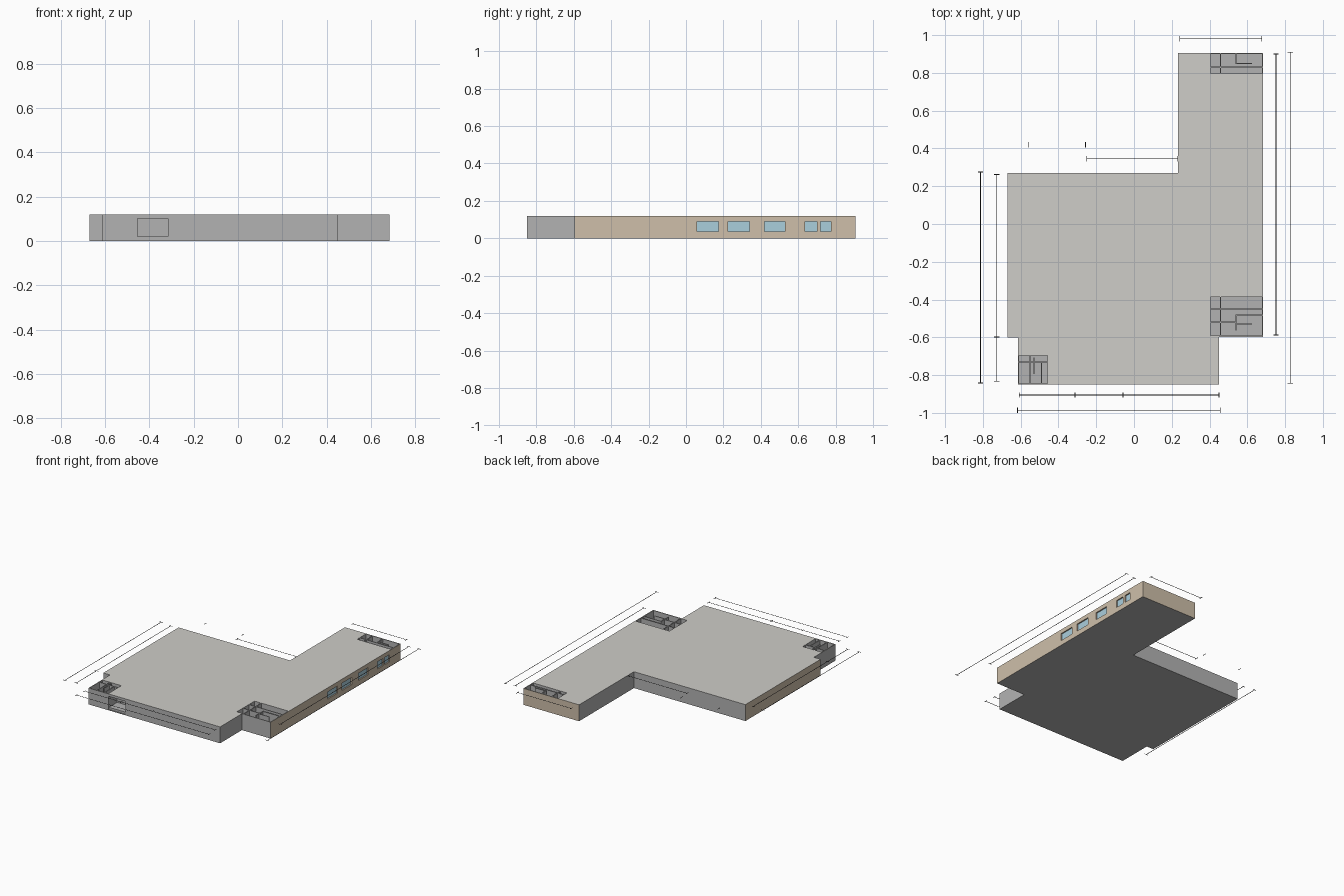
import bpy, bmesh
from mathutils import Vector

if "Cube" in bpy.data.objects:
    bpy.data.objects.remove(bpy.data.objects["Cube"])

H = 0.12      # storey height
FLOOR = 0.005  # bottom of the stairwells


def material(name, colour):
    m = bpy.data.materials.new(name)
    m.diffuse_color = (*colour, 1)
    m.use_nodes = True
    m.node_tree.nodes["Principled BSDF"].inputs["Base Color"].default_value = m.diffuse_color
    return m


ROOF = material("roof_grey", (0.62, 0.61, 0.58))
BRICK = material("tan_wall", (0.62, 0.52, 0.40))
GLASS = material("window_blue", (0.40, 0.62, 0.72))
INK = material("dark_line", (0.03, 0.03, 0.03))
WALL = material("wall_grey", (0.45, 0.45, 0.45))


def boxes(name, ranges, mat=None):
    """One object made of boxes, each given as x0, x1, y0, y1, z0, z1."""
    bm = bmesh.new()
    for x0, x1, y0, y1, z0, z1 in ranges:
        vs = bmesh.ops.create_cube(bm, size=1)["verts"]
        bmesh.ops.scale(bm, vec=(x1 - x0, y1 - y0, z1 - z0), verts=vs)
        bmesh.ops.translate(bm, vec=((x0 + x1) / 2, (y0 + y1) / 2, (z0 + z1) / 2), verts=vs)
    me = bpy.data.meshes.new(name)
    bm.to_mesh(me)
    bm.free()
    ob = bpy.data.objects.new(name, me)
    bpy.context.collection.objects.link(ob)
    if mat:
        me.materials.append(mat)
    return ob


# Building block: extruded outline, tan on the left, right and rear end walls
outline = [(-0.67, -0.6), (-0.615, -0.6), (-0.615, -0.85), (0.45, -0.85), (0.45, -0.597),
           (0.683, -0.597), (0.683, 0.905), (0.232, 0.905), (0.232, 0.27), (-0.67, 0.27)]
bm = bmesh.new()
base = bm.faces.new([bm.verts.new((x, y, 0)) for x, y in outline])
top = bmesh.ops.extrude_face_region(bm, geom=[base])["geom"]
bmesh.ops.translate(bm, vec=(0, 0, H), verts=[v for v in top if isinstance(v, bmesh.types.BMVert)])
bmesh.ops.recalc_face_normals(bm, faces=bm.faces)
bm.normal_update()
for f in bm.faces:
    c = f.calc_center_median()
    if f.normal.z > 0.5:
        f.material_index = 1
    elif abs(c.x - 0.683) < 0.001 or abs(c.x + 0.67) < 0.001 or abs(c.y - 0.905) < 0.001:
        f.material_index = 2
me = bpy.data.meshes.new("building")
bm.to_mesh(me)
bm.free()
building = bpy.data.objects.new("building", me)
bpy.context.collection.objects.link(building)
for m in (WALL, ROOF, BRICK):
    me.materials.append(m)

# Openings: three stairwells, front entrance, right side windows
windows = [(0.06, 0.175), (0.225, 0.34), (0.42, 0.53), (0.635, 0.70), (0.72, 0.775)]
Z0, Z1 = 0.037, 0.09
cuts = [(0.405, 0.677, -0.591, -0.387, FLOOR, 0.2),
        (0.405, 0.677, 0.798, 0.899, FLOOR, 0.2),
        (-0.609, -0.457, -0.844, -0.695, FLOOR, 0.2),
        (-0.453, -0.315, -0.9, -0.75, FLOOR, 0.102)]
for i, (rng, mat) in enumerate([(cuts, WALL),
                                ([(0.670, 0.75, a, b, Z0, Z1) for a, b in windows], BRICK)]):
    cutter = boxes("opening_cutter", rng, mat)
    cutter.hide_render = True
    mod = building.modifiers.new("openings", "BOOLEAN")
    mod.operation, mod.object, mod.solver = "DIFFERENCE", cutter, "EXACT"
    bpy.context.view_layer.objects.active = building
    bpy.ops.object.modifier_apply(modifier=mod.name)
    bpy.data.objects.remove(cutter)

# Window panes and entrance step
boxes("window_panes", [(0.669, 0.674, a, b, Z0, Z1) for a, b in windows], GLASS)
boxes("entrance_step", [(-0.453, -0.315, -0.845, -0.75, FLOOR, 0.02)], WALL)

# Partition walls inside the stairwells: thin runs from (x0, y0) to (x1, y1)
T = 0.003


def partitions(name, runs):
    boxes(name, [(x0 - T, x1 + T, y0 - T, y1 + T, FLOOR, H - 0.001) for x0, y0, x1, y1 in runs], WALL)


partitions("front_right_stairwell_walls", [
    (0.458, -0.591, 0.458, -0.387), (0.405, -0.45, 0.674, -0.45), (0.405, -0.52, 0.54, -0.52),
    (0.54, -0.56, 0.54, -0.483), (0.54, -0.483, 0.674, -0.483), (0.54, -0.53, 0.622, -0.53)])
partitions("rear_stairwell_walls", [
    (0.458, 0.798, 0.458, 0.899), (0.405, 0.83, 0.674, 0.83),
    (0.54, 0.85, 0.54, 0.896), (0.54, 0.85, 0.622, 0.85)])
partitions("front_left_stairwell_walls", [
    (-0.55, -0.844, -0.55, -0.695), (-0.49, -0.844, -0.49, -0.73),
    (-0.53, -0.79, -0.53, -0.71), (-0.606, -0.73, -0.46, -0.73)])

# Dimension lines around the plan, level with the roof, with ticks at both ends
W, K = 0.0018, 0.014
Z = (H - 0.001, H)
bars = []


def tick(x, y, along_x):
    a, b = (W, K) if along_x else (K, W)
    bars.append((x - a, x + a, y - b, y + b, *Z))


for y, stops in [(0.98, (0.243, 0.677)), (0.345, (-0.25, 0.232)),
                 (-0.905, (-0.608, -0.312, -0.058, 0.45)), (-0.986, (-0.617, 0.456))]:
    bars.append((stops[0], stops[-1], y - W, y + W, *Z))
    for x in stops:
        tick(x, y, True)
for x, stops in [(-0.813, (-0.842, 0.275)), (-0.727, (-0.832, -0.598, 0.262)),
                 (0.752, (-0.588, 0.9)), (0.827, (-0.843, 0.91))]:
    bars.append((x - W, x + W, stops[0], stops[-1], *Z))
    for y in stops:
        tick(x, y, False)
for x in (-0.56, -0.257):
    tick(x, 0.42, True)
boxes("dimension_lines", bars, INK)
